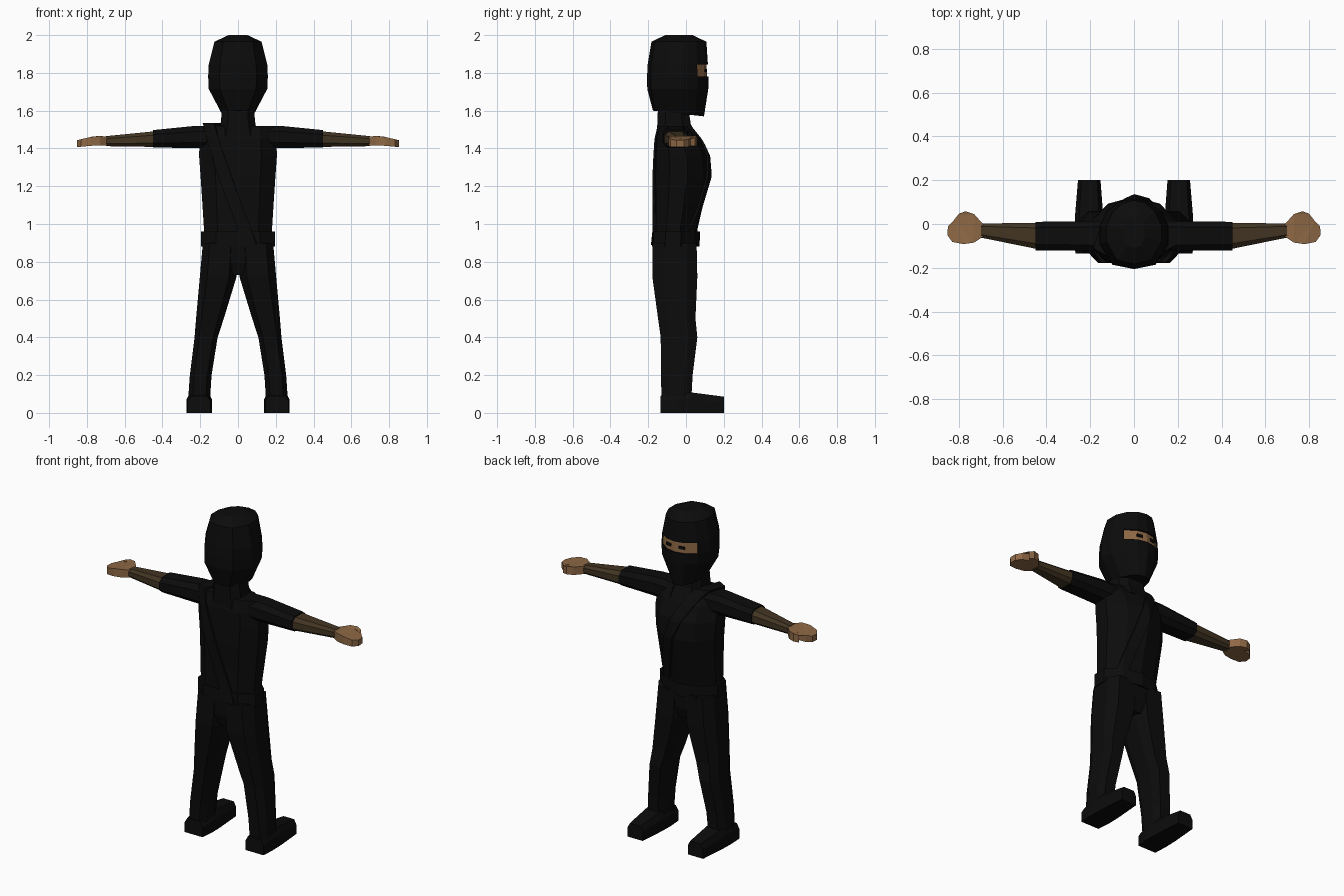
import bpy, bmesh, math
from mathutils import Vector

if "Cube" in bpy.data.objects:
    bpy.data.objects.remove(bpy.data.objects["Cube"])


def material(name, rgb):
    m = bpy.data.materials.new(name)
    m.diffuse_color = (*rgb, 1)
    m.use_nodes = True
    m.node_tree.nodes["Principled BSDF"].inputs["Base Color"].default_value = m.diffuse_color
    return m


BLACK = material("black cloth", (0.0035, 0.0035, 0.0035))
BROWN = material("brown sleeve", (0.055, 0.035, 0.016))
SKIN = material("skin", (0.27, 0.14, 0.06))

# Cross-sections in unit coordinates
OCT = [(-.6, -1), (.6, -1), (1, -.5), (1, .5), (.6, 1), (-.6, 1), (-1, .5), (-1, -.5)]
SOLE = [(-1, -1), (1, -1), (1, .3), (.7, 1), (-.7, 1), (-1, .3)]


def symmetric(half):
    """Close a half outline that starts and ends on the centre line."""
    return half + [(-x, y) for x, y in half[-2:0:-1]]


HEAD = symmetric([(0, -1), (.62, -.88), (1, -.3), (1, .2), (.78, .64), (.4, .92), (0, 1)])
BODY = symmetric([(0, -1), (.6, -.95), (1, -.45), (1, .2), (.6, .78), (0, 1)])


def add_object(name, bm, mats, mirror=False):
    bmesh.ops.recalc_face_normals(bm, faces=bm.faces)
    me = bpy.data.meshes.new(name)
    bm.to_mesh(me)
    bm.free()
    for m in mats:
        me.materials.append(m)
    ob = bpy.data.objects.new(name, me)
    bpy.context.collection.objects.link(ob)
    if mirror:
        ob.modifiers.new("mirror", 'MIRROR')
    return ob


def loft(section, rings, axis='z', grow=0.0):
    """Rings are (position along axis, a min, a max, b min, b max, tilt)."""
    bm = bmesh.new()
    loops = []
    for t, a0, a1, b0, b1, *tilt in rings:
        tilt = tilt[0] if tilt else 0
        loop = []
        for u, v in section:
            a = (a0 + a1) / 2 + u * ((a1 - a0) / 2 + grow)
            b = (b0 + b1) / 2 + v * ((b1 - b0) / 2 + grow)
            s = t + v * tilt
            loop.append(bm.verts.new({'z': (a, b, s), 'x': (s, a, b), 'y': (a, s, b)}[axis]))
        loops.append(loop)
    n = len(section)
    for lo, hi in zip(loops, loops[1:]):
        for i in range(n):
            j = (i + 1) % n
            bm.faces.new((lo[i], lo[j], hi[j], hi[i]))
    bm.faces.new(loops[0][::-1])
    bm.faces.new(loops[-1])
    bmesh.ops.recalc_face_normals(bm, faces=bm.faces)
    return bm


# Hooded head with a recessed eye opening
bm = loft(HEAD, [
    (1.585, -.085, .085, -.175, .095, -.015),
    (1.715, -.155, .155, -.205, .118),
    (1.78, -.158, .158, -.206, .12),
    (1.845, -.155, .155, -.203, .116),
    (1.965, -.125, .125, -.183, .108),
    (2.0, -.05, .05, -.11, .035)])
band = [f for f in bm.faces
        if 1.79 < f.calc_center_median().z < 1.83 and f.calc_center_median().y > .065]
for f in band:
    f.material_index = 1
rim = bmesh.ops.inset_region(bm, faces=band, thickness=.001, depth=-.008)
for f in rim['faces']:
    f.material_index = 0
add_object("hooded_head", bm, [BLACK, SKIN])

# Eyes
for side, sx in (("left", -1), ("right", 1)):
    bm = bmesh.new()
    bmesh.ops.create_cube(bm, size=1)
    bmesh.ops.scale(bm, vec=(.036, .007, .016), verts=bm.verts)
    ob = add_object(side + "_eye", bm, [BLACK])
    ob.location = (sx * .045, .104, 1.812)
    ob.rotation_euler.z = -sx * .2

# Neck
add_object("neck", loft(OCT, [
    (1.46, -.11, .11, -.155, .06),
    (1.53, -.092, .092, -.152, .025),
    (1.63, -.082, .082, -.148, .01)]), [BLACK])

# Torso
TORSO = [
    (.89, -.185, .185, -.175, .06),
    (.97, -.18, .18, -.165, .06),
    (1.1, -.188, .188, -.165, .09),
    (1.25, -.198, .198, -.168, .125),
    (1.36, -.206, .206, -.165, .116),
    (1.45, -.203, .203, -.16, .075),
    (1.52, -.19, .19, -.14, .015)]
add_object("torso", loft(BODY, TORSO), [BLACK])

# Diagonal chest strap: a slice of a slightly larger torso
bm = loft(BODY, TORSO[:-1] + [(1.535,) + TORSO[-1][1:]], grow=.012)
p0, p1, p2 = Vector((-.135, -.07, 1.53)), Vector((.025, -.17, 1.0)), Vector((.12, .07, .97))
normal = (p1 - p0).cross(p2 - p0).normalized()
for s in (1, -1):
    bmesh.ops.bisect_plane(bm, geom=bm.verts[:] + bm.edges[:] + bm.faces[:],
                           plane_co=p0 + normal * s * .032, plane_no=normal * s, clear_outer=True)
strap = add_object("chest_strap", bm, [BLACK])
solid = strap.modifiers.new("thickness", 'SOLIDIFY')
solid.thickness = .014
solid.offset = -1

# Belt
add_object("belt", loft(BODY, [
    (.88, -.195, .195, -.18, .072),
    (.96, -.195, .195, -.177, .074)]), [BLACK])

# Pelvis
add_object("pelvis", loft(OCT, [
    (.73, -.06, .06, -.15, .03),
    (.8, -.17, .17, -.172, .052),
    (.9, -.184, .184, -.176, .058)]), [BLACK])

# Trouser legs
add_object("legs", loft(OCT, [
    (.07, .148, .264, -.13, .028),
    (.2, .14, .255, -.132, .035),
    (.4, .108, .23, -.134, .06),
    (.5, .075, .222, -.148, .05),
    (.72, .008, .202, -.178, .06),
    (.9, .0, .186, -.176, .056)]), [BLACK], mirror=True)

# Shoes
add_object("shoes", loft(SOLE, [
    (-.135, .145, .268, 0, .09),
    (-.05, .138, .272, 0, .112),
    (.03, .14, .27, 0, .108),
    (.2, .153, .256, 0, .086)], 'y'), [BLACK], mirror=True)

# Short sleeves
add_object("upper_arms", loft(OCT, [
    (.1, -.125, .015, 1.4, 1.52),
    (.22, -.122, .012, 1.402, 1.52),
    (.45, -.12, .01, 1.405, 1.497)], 'x'), [BLACK], mirror=True)

# Forearms
add_object("forearms", loft(OCT, [
    (.43, -.117, .006, 1.408, 1.492),
    (.7, -.062, .002, 1.412, 1.465)], 'x'), [BROWN], mirror=True)

# Hands: extruded mitten outline with a thumb
outline = [(.69, 0), (.73, .045), (.77, .058), (.8, .047), (.775, .025), (.825, .015),
           (.85, -.01), (.853, -.05), (.83, -.082), (.78, -.092), (.73, -.085), (.69, -.058)]
bm = bmesh.new()
low = [bm.verts.new((x, y, 1.416 - .1 * max(0, x - .76))) for x, y in outline]
top = [bm.verts.new((x, y, 1.468 - .24 * max(0, x - .75) - .1 * max(0, .75 - x))) for x, y in outline]
bm.faces.new(low)
bm.faces.new(top[::-1])
for i in range(len(outline)):
    j = (i + 1) % len(outline)
    bm.faces.new((low[j], low[i], top[i], top[j]))
bmesh.ops.triangulate(bm, faces=[f for f in bm.faces if len(f.verts) > 4])
add_object("hands", bm, [SKIN], mirror=True)
